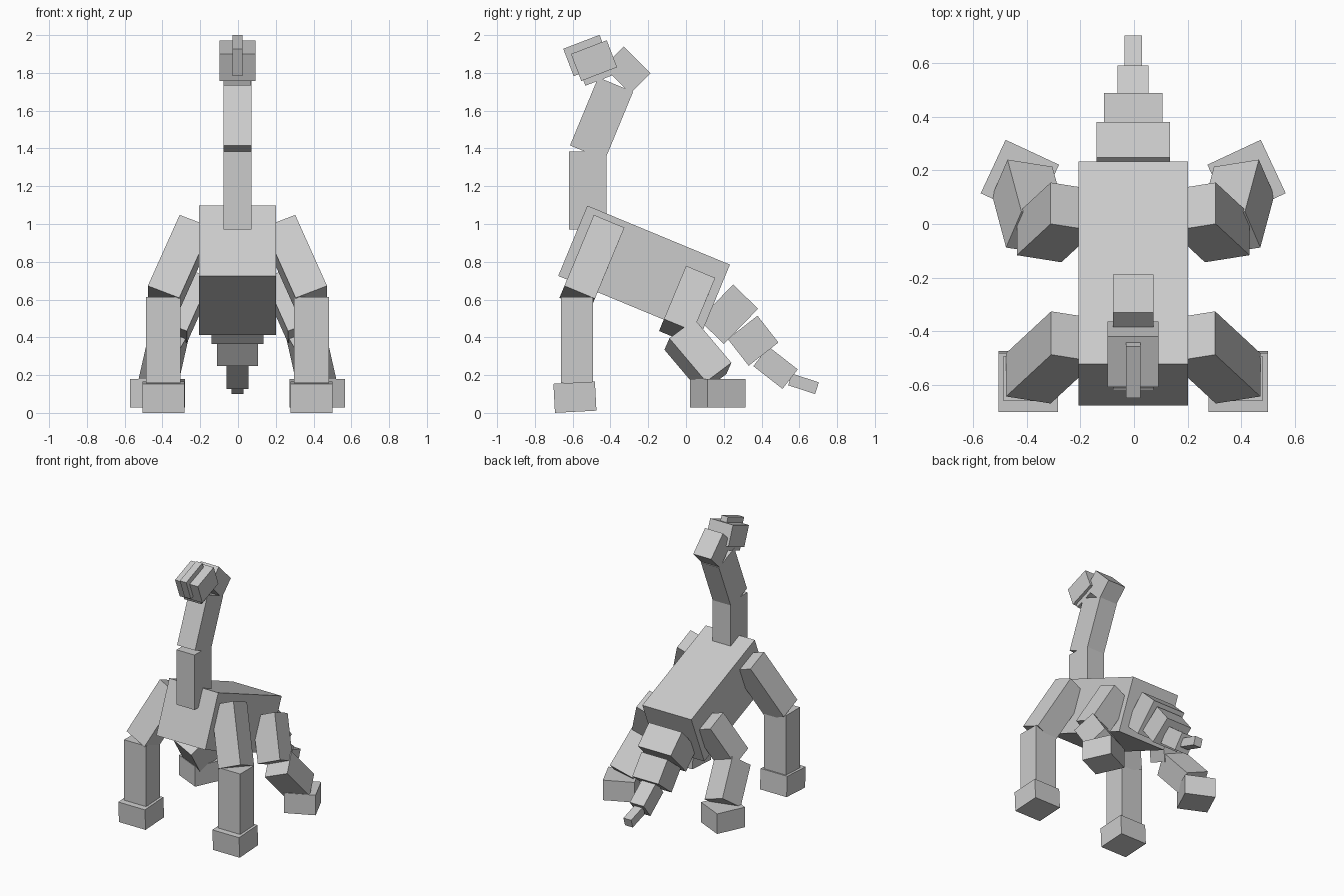
import bpy
import bmesh
from math import radians
from mathutils import Euler, Matrix, Vector

default_cube = bpy.data.objects.get("Cube")
if default_cube:
    bpy.data.objects.remove(default_cube, do_unlink=True)

# One plain grey for the whole animal
grey = bpy.data.materials.new("plain_grey")
grey.use_nodes = True
colour = (0.6, 0.6, 0.6, 1.0)
grey.diffuse_color = colour
grey.node_tree.nodes["Principled BSDF"].inputs["Base Color"].default_value = colour

MID_X = -0.003  # centre line of the body


def block(name, centre, size, turn=(0, 0, 0)):
    """A box of the given size, turned by degrees about x, y, z."""
    bm = bmesh.new()
    bmesh.ops.create_cube(bm, size=1.0, matrix=Matrix.Diagonal(Vector((*size, 1))))
    mesh = bpy.data.meshes.new(name)
    bm.to_mesh(mesh)
    bm.free()
    mesh.materials.append(grey)
    obj = bpy.data.objects.new(name, mesh)
    obj.location = (MID_X + centre[0], centre[1], centre[2])
    obj.rotation_euler = Euler([radians(a) for a in turn])
    bpy.context.collection.objects.link(obj)
    return obj


def spine(name, y, z, size, pitch=0):
    """A box on the centre line, pitched about x."""
    block(name, (0, y, z), size, (pitch, 0, 0))


def pair(name, centre, size, turn=(0, 0, 0)):
    """A box on the left side and its mirror image on the right."""
    x, y, z = centre
    rx, ry, rz = turn
    block("left_" + name, (x, y, z), size, (rx, ry, rz))
    block("right_" + name, (-x, y, z), size, (rx, -ry, -rz))


# Body, sloping down to the rear
spine("body", -0.222, 0.755, (0.408, 0.817, 0.403), -22.5)

# Neck
spine("lower_neck", -0.52, 1.177, (0.15, 0.2, 0.413))
spine("upper_neck", -0.447, 1.558, (0.15, 0.2, 0.39), -22.5)
spine("neck_bend", -0.312, 1.815, (0.15, 0.2, 0.15), -45)

# Head with jaw and narrow crest
spine("head", -0.487, 1.865, (0.19, 0.203, 0.153), 21)
spine("jaw", -0.476, 1.794, (0.145, 0.15, 0.075), 21)
spine("crest", -0.526, 1.892, (0.053, 0.206, 0.155), 21)

# Tail, tapering in four pieces
spine("tail_root", 0.225, 0.522, (0.275, 0.184, 0.26), -44)
spine("tail_second", 0.355, 0.382, (0.217, 0.18, 0.2), -52)
spine("tail_third", 0.474, 0.239, (0.116, 0.196, 0.131), -38)
spine("tail_tip", 0.622, 0.154, (0.065, 0.15, 0.065), -18)

# Front legs
thigh_turn = (-24.2, -20.7, 9)
pair("front_upper_leg", (0.307, -0.498, 0.795), (0.18, 0.175, 0.44), thigh_turn)
pair("front_lower_leg", (0.392, -0.577, 0.385), (0.183, 0.167, 0.455))
pair("front_foot", (0.392, -0.588, 0.083), (0.222, 0.22, 0.154), (3, 0, 0))

# Hind legs, with the feet turned outward
pair("hind_upper_leg", (0.288, 0.006, 0.574), (0.18, 0.167, 0.33), thigh_turn)
pair("hind_lower_leg", (0.388, 0.063, 0.3), (0.18, 0.177, 0.305), (37, -19.6, 9))
pair("hind_foot", (0.423, 0.168, 0.104), (0.22, 0.22, 0.151), (0, 0, 25))
